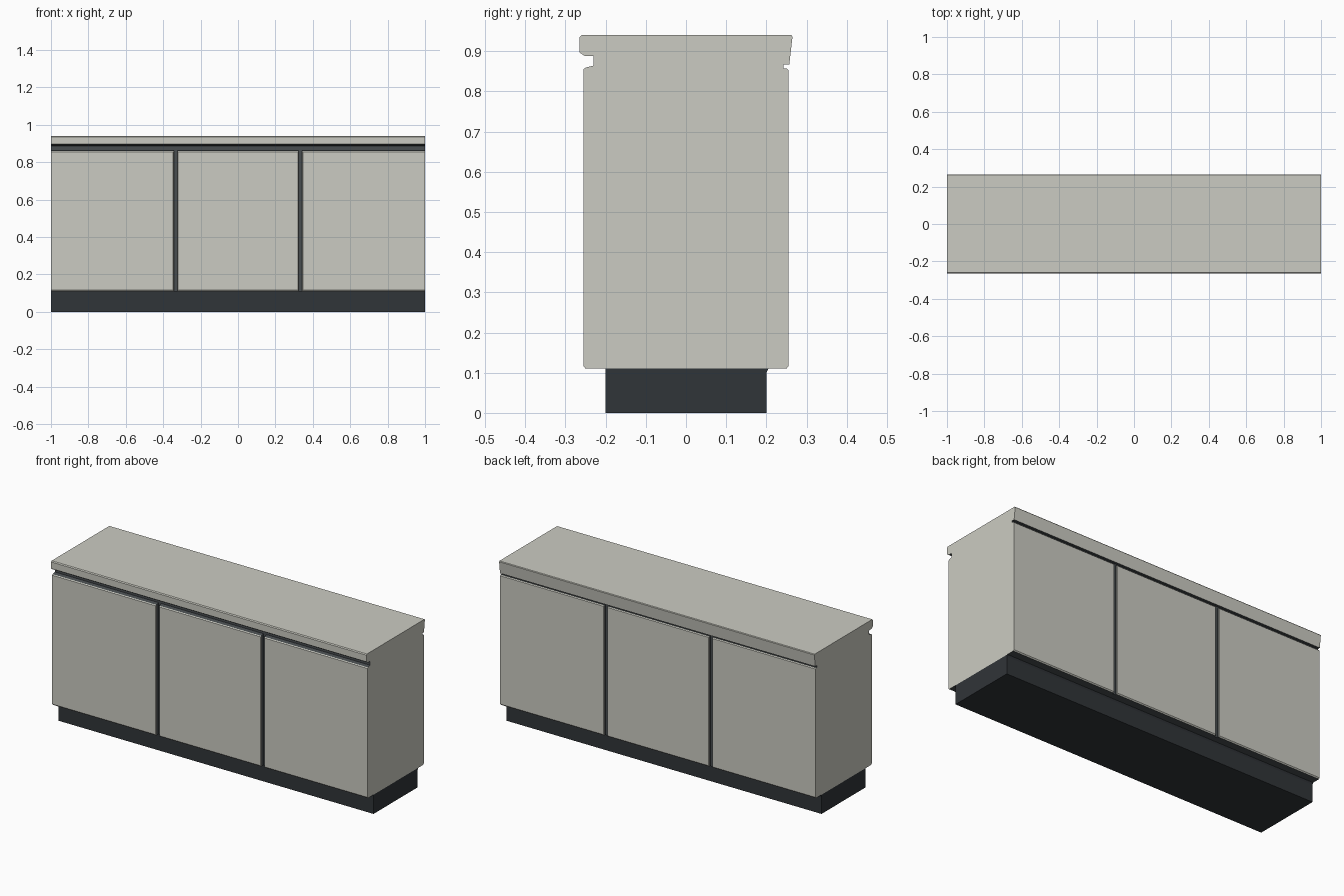
import bpy, bmesh

if "Cube" in bpy.data.objects:
    bpy.data.objects.remove(bpy.data.objects["Cube"])


def material(name, rgb):
    m = bpy.data.materials.new(name)
    m.diffuse_color = (*rgb, 1)
    m.use_nodes = True
    m.node_tree.nodes["Principled BSDF"].inputs["Base Color"].default_value = m.diffuse_color
    return m


LIGHT = material("warm_grey", (0.60, 0.60, 0.54))
DARK = material("charcoal", (0.030, 0.035, 0.040))
SEAM = material("seam_grey", (0.065, 0.075, 0.080))


def finish(name, bm, mats, pick=lambda f: 0):
    bmesh.ops.recalc_face_normals(bm, faces=bm.faces)
    bm.normal_update()
    for f in bm.faces:
        f.material_index = pick(f)
    me = bpy.data.meshes.new(name)
    bm.to_mesh(me)
    bm.free()
    for m in mats:
        me.materials.append(m)
    ob = bpy.data.objects.new(name, me)
    bpy.context.collection.objects.link(ob)
    return ob


def extrude_profile(name, pts, mats, pick=lambda f: 0):
    """Side profile in (y, z), extruded along the full width."""
    bm = bmesh.new()
    face = bm.faces.new([bm.verts.new((-1, y, z)) for y, z in pts])
    new = bmesh.ops.extrude_face_region(bm, geom=[face], use_keep_orig=True)["geom"]
    moved = [v for v in new if isinstance(v, bmesh.types.BMVert)]
    bmesh.ops.translate(bm, verts=moved, vec=(2, 0, 0))
    return finish(name, bm, mats, pick)


def door(name, x0, x1, rings):
    """Slab lofted through rectangles (y, inset, z0, z1); outer ends stay flush."""
    bm = bmesh.new()
    loops = []
    for y, inset, z0, z1 in rings:
        a = x0 if x0 <= -1 else x0 + inset
        b = x1 if x1 >= 1 else x1 - inset
        loops.append([bm.verts.new((x, y, z)) for x, z in
                      ((a, z0), (b, z0), (b, z1), (a, z1))])
    bm.faces.new(loops[0])
    bm.faces.new(loops[-1])
    for p, q in zip(loops, loops[1:]):
        for i in range(4):
            j = (i + 1) % 4
            bm.faces.new((p[i], p[j], q[j], q[i]))

    def pick(f):
        outer_end = abs(f.calc_center_median().x) > 0.999
        return 1 if abs(f.normal.y) < 0.35 and not outer_end else 0
    return finish(name, bm, [LIGHT, SEAM], pick)


# Plinth, with the small lip under the back
extrude_profile("plinth", [(-0.2, 0), (0.2, 0), (0.2, 0.1), (0.205, 0.11), (-0.2, 0.11)], [DARK])


# Carcass and overhanging worktop: handle channel in front, thin shadow gap behind
def carcass_colour(f):
    c, n = f.calc_center_median(), f.normal
    recessed = abs(n.x) < 0.5 and c.z < 0.893
    sloped_back = n.y > 0.9 and c.y > 0.25
    return 1 if recessed and not sloped_back else 0


extrude_profile("carcass_and_worktop", [
    (-0.230, 0.110), (-0.230, 0.888), (-0.252, 0.888), (-0.265, 0.897),
    (-0.265, 0.935), (-0.260, 0.940), (0.262, 0.940), (0.265, 0.936),
    (0.257, 0.867), (0.242, 0.867), (0.242, 0.110)], [LIGHT, SEAM], carcass_colour)

# Three doors on the front and three matching panels on the back
GAP = 0.009
edges = (-1, -1 / 3, 1 / 3, 1)
front = [(-0.230, 0, 0.110, 0.864), (-0.250, 0, 0.110, 0.859), (-0.255, 0.004, 0.116, 0.855)]
back = [(0.242, 0, 0.110, 0.857), (0.250, 0, 0.110, 0.857), (0.255, 0.004, 0.116, 0.852)]
for i in range(3):
    a = edges[i] + (GAP if i > 0 else 0)
    b = edges[i + 1] - (GAP if i < 2 else 0)
    door(f"front_door_{i + 1}", a, b, front)
    door(f"back_panel_{i + 1}", a, b, back)
